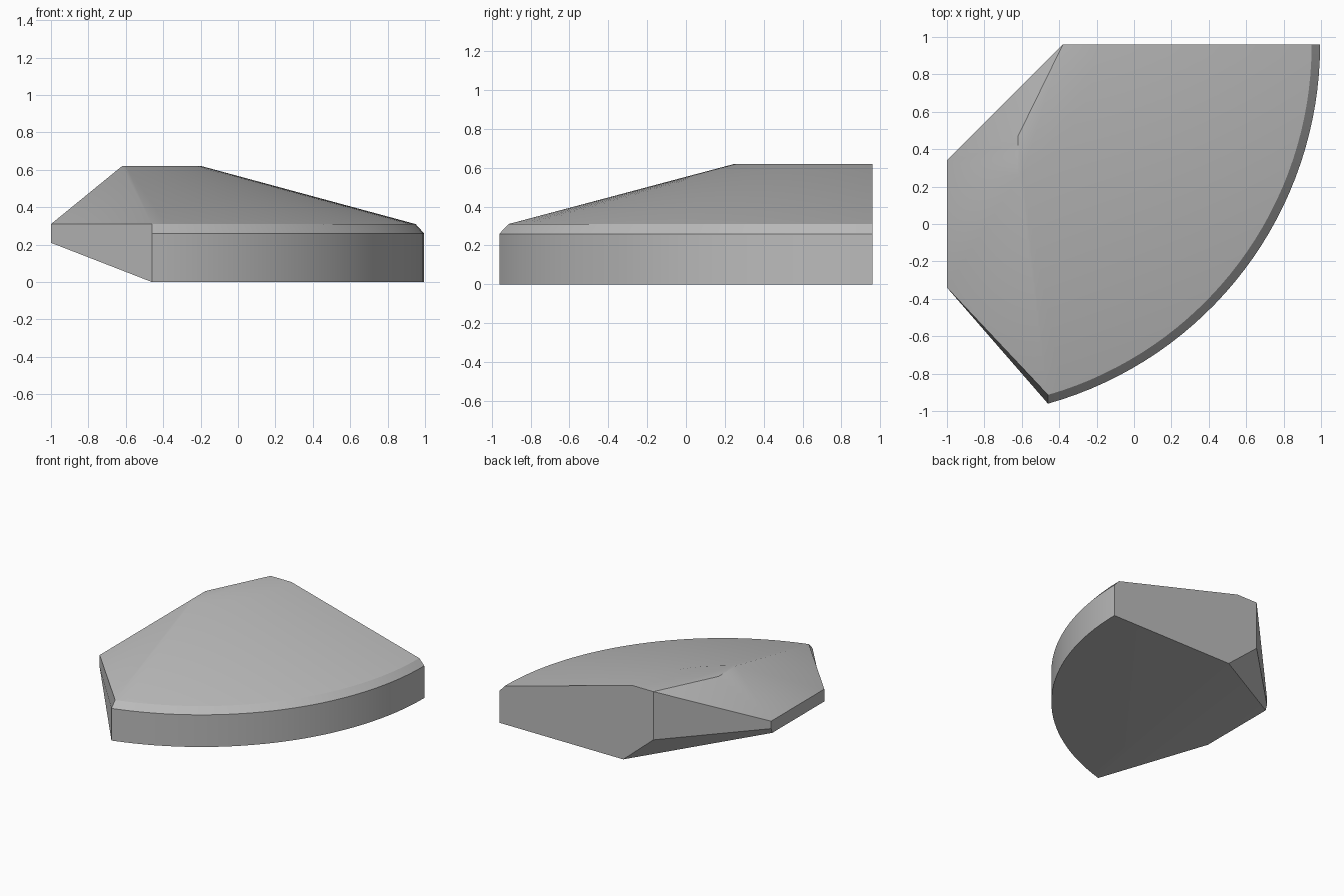
import bpy
import bmesh
import math

STEPS = 32
CX, CY = -1.0, 0.96          # centre of the curved rim

cube = bpy.data.objects.get("Cube")
if cube:
    bpy.data.objects.remove(cube, do_unlink=True)

bm = bmesh.new()


def point(x, y, z):
    return bm.verts.new((x, y, z))


def arc(radius, z, start_offset):
    """Arc about the rim centre, from the front corner to the back edge."""
    start = -math.acos(start_offset / radius)
    angles = [start * (1 - i / STEPS) for i in range(STEPS + 1)]
    return [point(CX + radius * math.cos(a), CY + radius * math.sin(a), z)
            for a in angles]


def face(*verts):
    return bm.faces.new(verts)


# Curved side: base, rim, bevel and top of the cone
base = arc(1.995, 0, 0.54)
rim = arc(1.995, 0.26, 0.54)
bevel = arc(1.95, 0.31, 0.54)
crown = arc(0.805, 0.62, 0.38)
for low, high in ((base, rim), (rim, bevel), (bevel, crown)):
    for i in range(STEPS):
        face(low[i], low[i + 1], high[i + 1], high[i])

# Corner points of the flat sides
back_top = point(-0.38, 0.96, 0.62)
back_low = point(-0.38, 0.96, 0.23)
back_base = point(-0.11, 0.96, 0)
ridge = point(-0.62, 0.47, 0.62)
end_back_top = point(-1, 0.34, 0.31)
end_back_mid = point(-1, 0.34, 0.25)
end_back_low = point(-1, 0.325, 0.21)
end_front_top = point(-1, -0.34, 0.31)
end_front_low = point(-1, -0.34, 0.21)

# Flat top and sloping shoulders
face(*crown, back_top, ridge)
face(end_back_top, end_front_top, crown[0], ridge)
face(end_front_top, bevel[0], crown[0])
face(back_top, end_back_top, ridge)

# Upright walls
face(base[-1], rim[-1], bevel[-1], crown[-1], back_top, back_low, back_base)
face(back_top, back_low, end_back_mid, end_back_top)
face(end_back_top, end_back_mid, end_back_low, end_front_low, end_front_top)
face(end_front_top, end_front_low, base[0], rim[0], bevel[0])

# Underside, with its raised end
face(*base, back_base)
face(base[0], end_front_low, end_back_low)
face(base[0], end_back_low, back_base)
face(back_base, end_back_low, end_back_mid, back_low)

bmesh.ops.recalc_face_normals(bm, faces=bm.faces[:])
mesh = bpy.data.meshes.new("wedge_body")
bm.to_mesh(mesh)
bm.free()

body = bpy.data.objects.new("wedge_body", mesh)
bpy.context.collection.objects.link(body)

# Plain grey finish
grey = bpy.data.materials.new("plain_grey")
grey.use_nodes = True
colour = (0.5, 0.5, 0.5, 1)
grey.diffuse_color = colour
grey.node_tree.nodes["Principled BSDF"].inputs["Base Color"].default_value = colour
mesh.materials.append(grey)

bpy.ops.object.select_all(action="DESELECT")
body.select_set(True)
bpy.context.view_layer.objects.active = body
bpy.ops.object.shade_smooth_by_angle(angle=math.radians(32))
